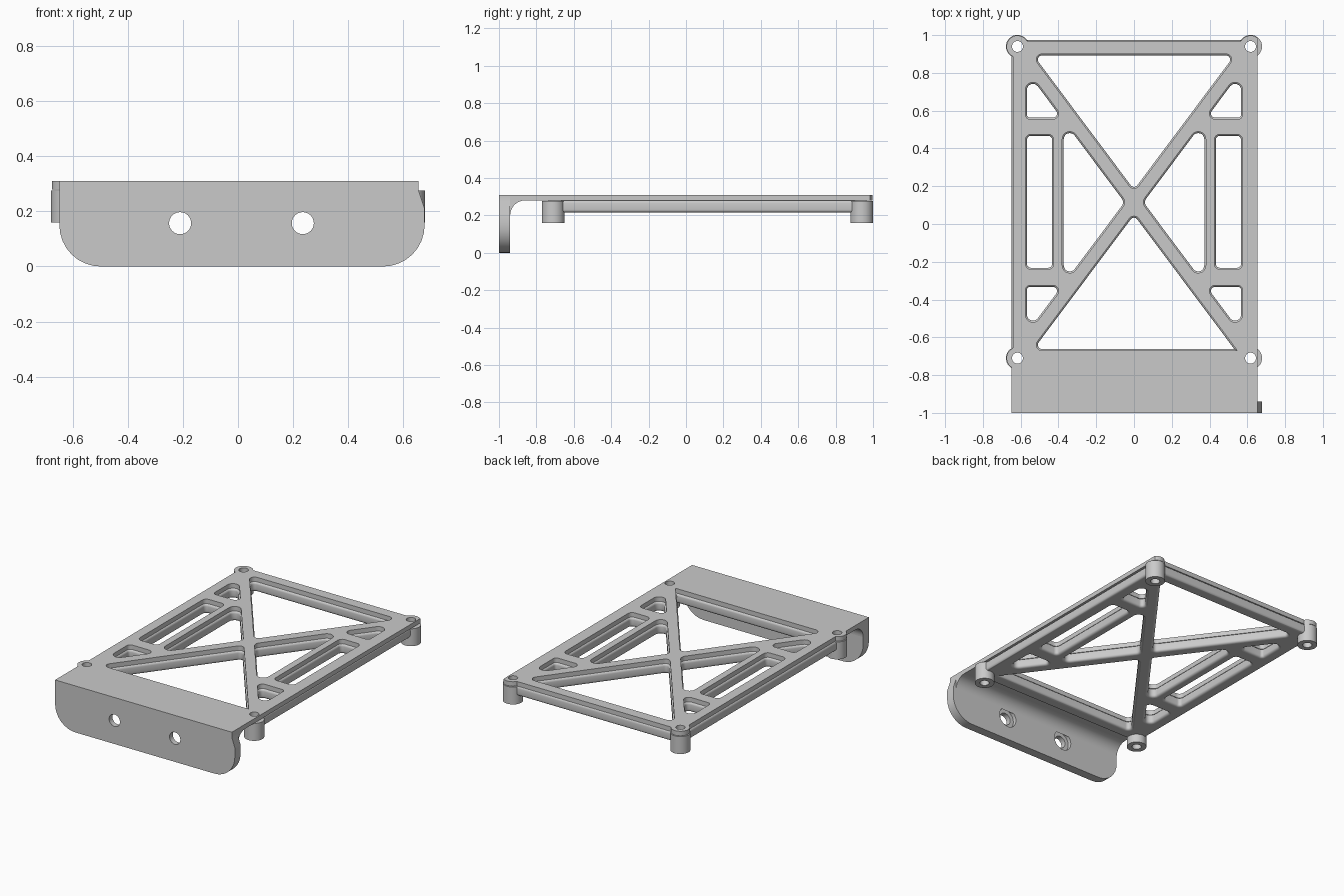
import bpy
from math import sin, cos, tan, radians, pi
from mathutils import Vector

cube = bpy.data.objects.get("Cube")
if cube:
    bpy.data.objects.remove(cube, do_unlink=True)

GREY = (0.59, 0.59, 0.59, 1)
metal = bpy.data.materials.new("plain grey")
metal.use_nodes = True
metal.diffuse_color = GREY
metal.node_tree.nodes["Principled BSDF"].inputs["Base Color"].default_value = GREY


def arc(cx, cy, r, a0, a1, n=12):
    return [(cx + r * cos(radians(a0 + (a1 - a0) * i / n)),
             cy + r * sin(radians(a0 + (a1 - a0) * i / n))) for i in range(n + 1)]


def circle(cx, cy, r, n=32):
    return arc(cx, cy, r, 0, 360, n)[:-1]


def rounded(corners, n=8):
    """Polygon of (x, y, radius) corners with round fillets."""
    out = []
    for i, (x, y, r) in enumerate(corners):
        p = Vector((x, y))
        a = (Vector(corners[i - 1][:2]) - p).normalized()
        b = (Vector(corners[(i + 1) % len(corners)][:2]) - p).normalized()
        if r == 0:
            out.append((x, y))
            continue
        half = a.angle(b) / 2
        centre = p + (a + b).normalized() * (r / sin(half))
        start = p + a * (r / tan(half)) - centre
        end = p + b * (r / tan(half)) - centre
        sweep = pi - 2 * half
        for k in range(n + 1):
            t = k / n
            v = (start * sin((1 - t) * sweep) + end * sin(t * sweep)) / sin(sweep)
            out.append(tuple(centre + v))
    return out


def mirror(loop):
    return [(-x, y) for x, y in reversed(loop)]


def slab(name, loops, low, high, rotation=(0, 0, 0), bevel=0, grow=0):
    """Extrude outlines with holes from low to high along the local z axis."""
    curve = bpy.data.curves.new(name, "CURVE")
    curve.dimensions = "2D"
    curve.fill_mode = "BOTH"
    curve.extrude = (high - low) / 2 - bevel
    curve.bevel_depth = bevel
    curve.bevel_resolution = 3
    curve.offset = grow - bevel
    for loop in loops:
        s = curve.splines.new("POLY")
        s.points.add(len(loop) - 1)
        for pt, (x, y) in zip(s.points, loop):
            pt.co = (x, y, 0, 1)
        s.use_cyclic_u = True
    obj = bpy.data.objects.new(name, curve)
    bpy.context.collection.objects.link(obj)
    obj.rotation_euler = [radians(a) for a in rotation]
    obj.location = obj.rotation_euler.to_matrix() @ Vector((0, 0, (low + high) / 2))
    bpy.ops.object.select_all(action="DESELECT")
    obj.select_set(True)
    bpy.context.view_layer.objects.active = obj
    bpy.ops.object.convert(target="MESH")
    obj = bpy.context.view_layer.objects.active
    obj.data.materials.clear()
    obj.data.materials.append(metal)
    bpy.ops.object.shade_smooth_by_angle(angle=radians(35))
    return obj


# Main dimensions
TOP, UNDER, RIB = 0.31, 0.28, 0.216
BX, BACK, FRONT = 0.617, 0.94, -0.71
MID = (BACK + FRONT) / 2
SLOPE = (BACK - MID) / BX
GAP = 0.04                       # horizontal half width of a diagonal strut


def edge(x):
    """Height above MID of the lower edge of a strut."""
    return SLOPE * (x - GAP)


def tip(y):
    return (y - MID) / SLOPE


# Openings of the lattice
back_x, front_x = tip(0.9) - GAP, -tip(-0.67) - GAP
holes = [
    rounded([(-back_x, 0.9, 0.03), (0, MID + SLOPE * GAP, 0.03), (back_x, 0.9, 0.03)]),
    rounded([(-front_x, -0.67, 0.03), (front_x, -0.67, 0), (0, MID - SLOPE * GAP, 0.03)]),
]
inner = rounded([(GAP, MID, 0.04), (0.38, MID - edge(0.38), 0.04),
                 (0.38, MID + edge(0.38), 0.04)])
slot = rounded([(0.425, -0.24, 0.03), (0.575, -0.24, 0.03),
                (0.575, 0.475, 0.03), (0.425, 0.475, 0.03)])
gusset = rounded([(tip(0.555) + GAP, 0.555, 0.03), (0.575, 0.555, 0.025),
                  (0.575, MID + edge(0.575), 0.04)])
lower_gusset = [(x, 2 * MID - y) for x, y in reversed(gusset)]
for loop in (inner, slot, gusset, lower_gusset):
    holes += [loop, mirror(loop)]

screw_spots = [(sx * BX, y) for sx in (-1, 1) for y in (FRONT, BACK)]
screw_holes = [circle(x, y, 0.029) for x, y in screw_spots]

# Top plate with rounded ears, trimmed flush on the left side
left = arc(-BX, FRONT, 0.058, 238, 114) + arc(-BX, BACK, 0.058, 246, 31, 24)
right = arc(BX, BACK, 0.058, 149, -48, 24)
right = [(min(x, 0.655), y) for x, y in right]
outline = [(-0.648, -0.94)] + left + right + [(0.655, -0.94)]
slab("top_plate", [outline] + holes + screw_holes, UNDER, TOP)

# Rounded ribs below the plate, notched at each standoff
back_left = arc(-BX, BACK, 0.045, 239, 394)
front_left = [(x, 2 * MID - y) for x, y in reversed(back_left)]
frame = front_left + back_left + mirror(back_left) + mirror(front_left)
slab("rib_frame", [frame] + holes, RIB, UNDER, bevel=0.016, grow=0.008)

# Corner standoffs
for i, (x, y) in enumerate(screw_spots):
    slab(f"standoff_{i + 1}", [circle(x, y, 0.061), circle(x, y, 0.029)], 0.16, UNDER - 0.004)

# Front wall with round lower corners, fixing holes wider on the inside
wall = rounded([(-0.648, TOP, 0), (-0.648, 0, 0.15), (0.677, 0, 0.15),
                (0.677, 0.21, 0), (0.655, 0.275, 0), (0.655, TOP, 0)])
for name, radius, low, high in (("front_wall", 0.04, 0.965, 1.0),
                                ("front_wall_inside", 0.066, 0.94, 0.965)):
    slab(name, [wall] + [circle(x, 0.157, radius) for x in (-0.21, 0.235)],
         low, high, rotation=(90, 0, 0))

# Inside fillet between wall and plate
fillet = [(-0.94, UNDER)] + arc(-0.86, 0.2, 0.08, 180, 90)
slab("inside_fillet", [fillet], -0.648, 0.655, rotation=(90, 0, 90))
